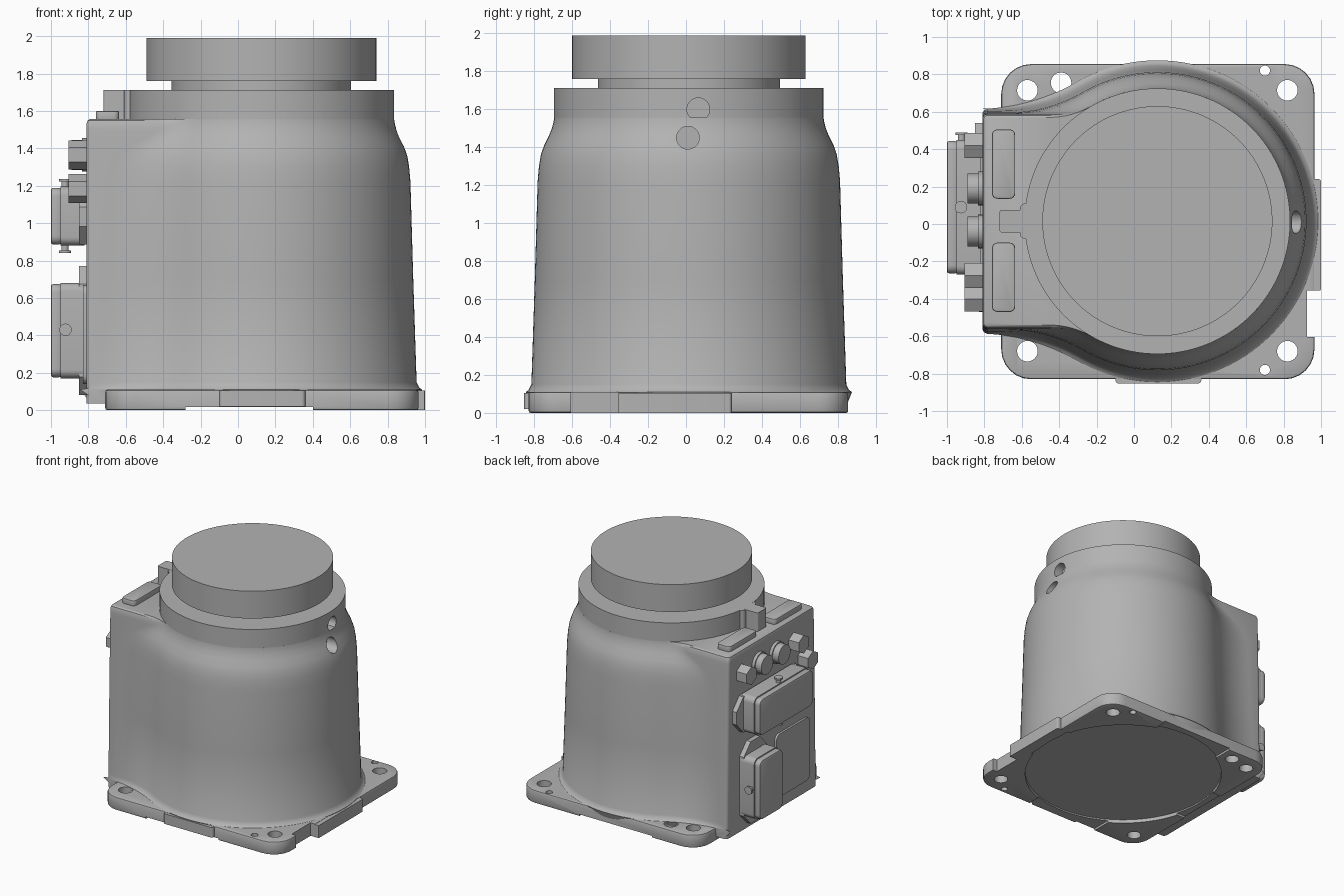
import bpy, bmesh
from math import sin, cos, pi, radians
from mathutils import Vector, Matrix

if "Cube" in bpy.data.objects:
    bpy.data.objects.remove(bpy.data.objects["Cube"])

grey = bpy.data.materials.new("cast_grey")
grey.use_nodes = True
colour = (0.45, 0.45, 0.45, 1)
grey.diffuse_color = colour
grey.node_tree.nodes["Principled BSDF"].inputs["Base Color"].default_value = colour

CX, CY = 0.125, 0.015      # axis of the round housing


def finish(name, bm):
    bmesh.ops.recalc_face_normals(bm, faces=bm.faces)
    me = bpy.data.meshes.new(name)
    bm.to_mesh(me)
    bm.free()
    me.materials.append(grey)
    ob = bpy.data.objects.new(name, me)
    bpy.context.scene.collection.objects.link(ob)
    return smooth(ob)


def smooth(ob):
    bpy.ops.object.select_all(action='DESELECT')
    bpy.context.view_layer.objects.active = ob
    ob.select_set(True)
    bpy.ops.object.shade_smooth_by_angle(angle=radians(32))
    return ob


def block(name, lo, hi, radius=0, axis=None, edge=0):
    """Box with rounded edges along one axis, and optionally softened rims."""
    lo, hi = Vector(lo), Vector(hi)
    bm = bmesh.new()
    bmesh.ops.create_cube(bm, size=1)
    for v in bm.verts:
        v.co = Vector([a + (c + 0.5) * (b - a) for a, b, c in zip(lo, hi, v.co)])
    if radius:
        along = [e for e in bm.edges
                 if abs((e.verts[0].co - e.verts[1].co)[axis]) > 1e-4]
        bmesh.ops.bevel(bm, geom=along, offset=radius, segments=6,
                        affect='EDGES', profile=0.5)
    if edge:
        rim = [e for e in bm.edges if e.calc_face_angle(0) > 1]
        bmesh.ops.bevel(bm, geom=rim, offset=edge, segments=2,
                        affect='EDGES', profile=0.5)
    return finish(name, bm)


def rod(name, centre, r, depth, axis='z', sides=32, turn=0):
    """Cylinder or prism starting at centre and running along +axis."""
    bm = bmesh.new()
    bmesh.ops.create_cone(bm, cap_ends=True, segments=sides, radius1=r, radius2=r,
                          depth=depth, matrix=Matrix.Translation((0, 0, depth / 2))
                          @ Matrix.Rotation(turn, 4, 'Z'))
    rot = {'z': Matrix(), 'x': Matrix.Rotation(pi / 2, 4, 'Y'),
           'y': Matrix.Rotation(-pi / 2, 4, 'X')}[axis]
    bm.transform(Matrix.Translation(centre) @ rot)
    return finish(name, bm)


def boolean(ob, tools, operation='DIFFERENCE'):
    for t in tools:
        m = ob.modifiers.new("cut", 'BOOLEAN')
        m.operation, m.object, m.solver = operation, t, 'EXACT'
    dg = bpy.context.evaluated_depsgraph_get()
    me = bpy.data.meshes.new_from_object(ob.evaluated_get(dg))
    ob.modifiers.clear()
    ob.data = me
    for t in tools:
        bpy.data.objects.remove(t)
    smooth(ob)


# --- Base plate: rounded plate, edge tabs, side notch, holes, corner feet
base = block("base_plate", (-0.71, -0.83, 0), (0.965, 0.855, 0.11), 0.16, 2, 0.012)
boolean(base, [block("tab", (0.8, -0.36, 0), (1, 0.24, 0.105), 0.015, 2),
               block("tab", (-0.1, -0.853, 0.02), (0.36, -0.6, 0.105), 0.02, 2)], 'UNION')
cutters = [block("notch", (0.925, -0.605, -0.1), (1.1, -0.355, 0.2)),
           block("gap", (-0.28, -1, -0.1), (0.4, 1, 0.018)),
           block("gap", (-1, -0.21, -0.1), (0.9, 0.24, 0.0181)),
           rod("recess", (CX, CY, -0.1), 0.785, 0.13, sides=96)]
for x, y in ((-0.57, 0.715), (0.82, 0.715), (-0.57, -0.68), (0.82, -0.68), (-0.39, 0.755)):
    cutters.append(rod("bolt_hole", (x, y, -0.1), 0.055, 0.4))
for y in (0.82, -0.78):
    cutters.append(rod("pin_hole", (0.7, y, -0.1), 0.027, 0.4))
boolean(base, cutters)


# --- Housing: round barrel blended into a flat-backed box, lofted upward
def section(z, r, w, back):
    half = []
    for i in range(41):                                  # barrel arc
        a = radians(120) * i / 40
        half.append((CX + r * cos(a), r * sin(a)))
    px, py = half[-1]
    s = (py - w) / 0.5
    qx = px - s * 0.866
    for i in range(1, 9):                                # concave blend
        t = i / 8
        half.append(((1 - t) ** 2 * px + 2 * t * (1 - t) * qx + t * t * (qx - s),
                     (1 - t) ** 2 * py + 2 * t * (1 - t) * w + t * t * w))
    for i in range(5):                                   # rear corner
        a = pi / 2 * i / 4
        half.append((back + 0.025 * (1 - sin(a)), w - 0.025 * (1 - cos(a))))
    ring = half + [(x, -y) for x, y in reversed(half[1:])]
    return [(x, y + CY, z) for x, y in ring]


levels = [(0.035, 0.83, 0.6, -0.81), (0.11, 0.86, 0.6, -0.81), (0.12, 0.845, 0.6, -0.81),
          (0.15, 0.83, 0.598, -0.81), (0.7, 0.812, 0.59, -0.81), (1.22, 0.797, 0.58, -0.81),
          (1.3, 0.79, 0.578, -0.81), (1.36, 0.78, 0.577, -0.81), (1.41, 0.763, 0.576, -0.81),
          (1.46, 0.738, 0.575, -0.81), (1.5, 0.722, 0.574, -0.81),
          (1.53, 0.714, 0.572, -0.81), (1.548, 0.711, 0.566, -0.805), (1.556, 0.71, 0.555, -0.793)]
bm = bmesh.new()
rings = [[bm.verts.new(p) for p in section(*lv)] for lv in levels]
for low, high in zip(rings, rings[1:]):
    n = len(low)
    for i in range(n):
        j = (i + 1) % n
        bm.faces.new((low[i], low[j], high[j], high[i]))
bm.faces.new(rings[0][::-1])
bm.faces.new(rings[-1])
housing = finish("housing", bm)
boolean(housing, [rod("port", (0.78, 0.01, 1.45), 0.06, 0.4, 'x')])

# --- Collar, neck and top flange
collar = rod("collar", (CX, CY, 1.55), 0.71, 0.162, sides=128)
boolean(collar, [rod("port", (0.76, 0.065, 1.6), 0.06, 0.4, 'x')])
rod("neck", (CX, CY, 1.7), 0.48, 0.08, sides=96)
rod("top_flange", (CX, CY, 1.76), 0.615, 0.23, sides=128)
block("collar_tab", (-0.72, -0.045, 1.54), (-0.55, 0.075, 1.712), 0.015, 2)
block("tab_root", (-0.61, -0.08, 1.54), (-0.54, 0.11, 1.711), 0.03, 2)
for side, y0, y1 in (("left", 0.135, 0.505), ("right", -0.47, -0.1)):
    block("top_pad_" + side, (-0.76, y0, 1.54), (-0.635, y1, 1.6), 0.03, 2, 0.008)


# --- Rear panel fittings
def flange(name, y, z, hy, hz, tip, along_z):
    """Mounting plate whose ends narrow to a blunt tip."""
    outline = [(hy, hz * 0.75), (hy * tip, hz), (-hy * tip, hz), (-hy, hz * 0.75)]
    if along_z:
        outline = [(hy, hz * 0.72), (hy * tip, hz), (-hy * tip, hz), (-hy, hz * 0.72)]
    else:
        outline = [(hy, hz * tip), (hy * 0.8, hz), (-hy * 0.8, hz), (-hy, hz * tip)]
    outline += [(a, -b) for a, b in reversed(outline)]
    bm = bmesh.new()
    face = bm.faces.new([bm.verts.new((-0.85, y + a, z + b)) for a, b in outline])
    ext = bmesh.ops.extrude_face_region(bm, geom=[face])
    for v in ext["geom"]:
        if isinstance(v, bmesh.types.BMVert):
            v.co.x = -0.79
    finish(name, bm)


def connector(name, y0, y1, z0, z1):
    block(name + "_body", (-0.95, y0, z0), (-0.82, y1, z1), 0.045, 0)
    block(name + "_cover", (-1, y0 + 0.006, z0 + 0.006), (-0.945, y1 - 0.006, z1 - 0.006),
          0.045, 0, 0.012)


connector("upper_connector", -0.27, 0.45, 0.88, 1.195)
flange("upper_connector_flange", 0.09, 1.035, 0.45, 0.15, 0.35, False)
connector("lower_connector", 0.13, 0.45, 0.17, 0.68)
flange("lower_connector_flange", 0.29, 0.425, 0.155, 0.345, 0.4, True)

# latch pins run through each connector and end in wider heads
rod("upper_latch_pin", (-0.925, 0.09, 0.845), 0.02, 0.385, 'z', 16)
for z in (0.84, 1.222):
    rod("upper_latch_head", (-0.925, 0.09, z), 0.033, 0.013, 'z', 24)
rod("lower_latch_pin", (-0.922, 0.1, 0.43), 0.02, 0.385, 'y', 16)
for y in (0.09, 0.477):
    rod("lower_latch_head", (-0.922, y, 0.43), 0.033, 0.013, 'y', 24)

block("cover_plate", (-0.828, -0.47, 0.14), (-0.8, -0.02, 0.67), 0.05, 0)
for y, z in ((0.42, 1.365), (-0.275, 1.365), (-0.4, 1.185)):
    rod("hex_plug", (-0.905, y, z), 0.077, 0.11, 'x', 6, pi / 6)
for y in (0.19, -0.04):
    rod("round_socket", (-0.89, y, 1.365), 0.08, 0.1, 'x')
    rod("socket_rim", (-0.835, y, 1.365), 0.09, 0.04, 'x')
